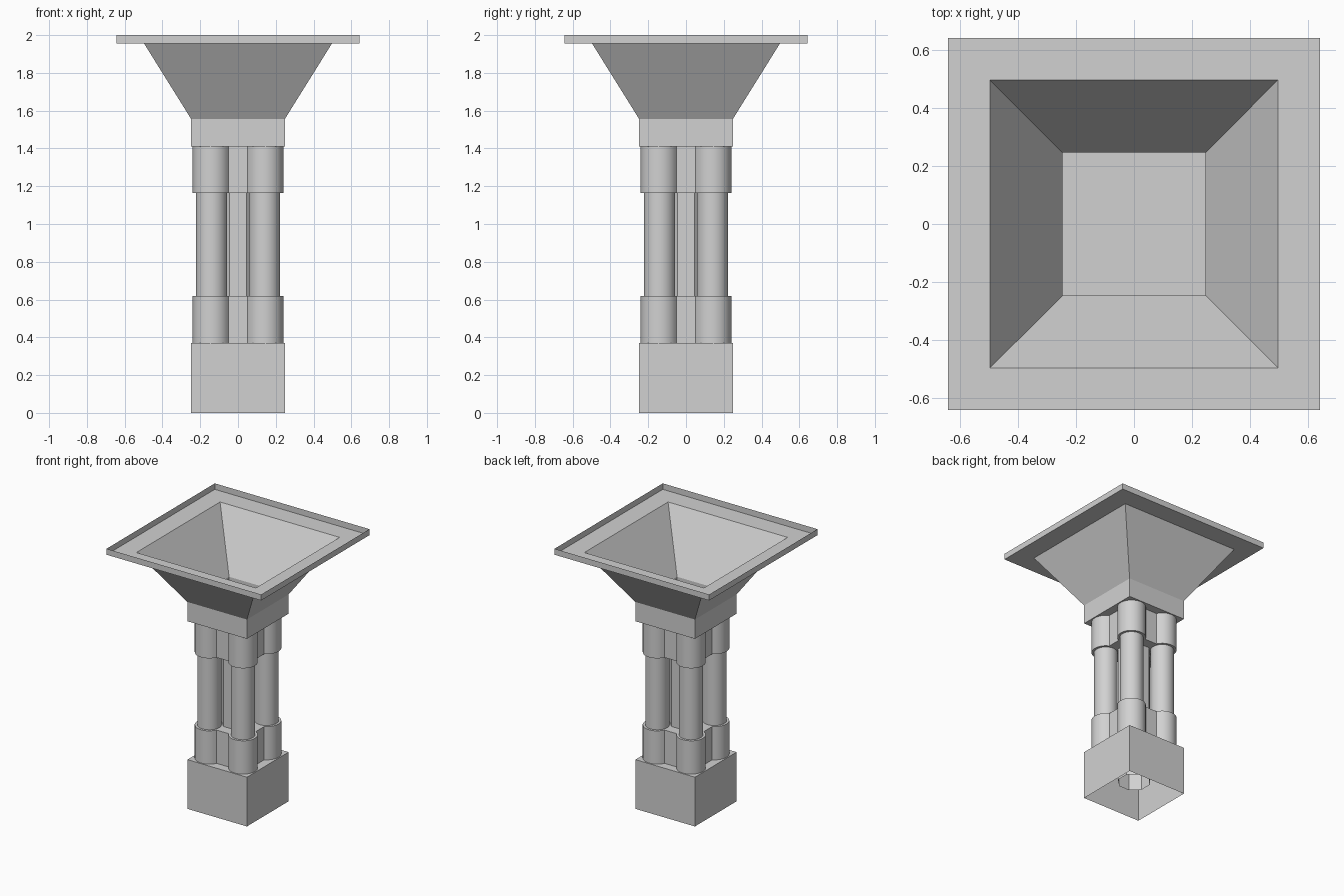
import bpy
import bmesh
from math import atan2, cos, pi, sin, sqrt

old = bpy.data.objects.get("Cube")
if old:
    bpy.data.objects.remove(old, do_unlink=True)

GREY = (0.64, 0.64, 0.64, 1)
stone = bpy.data.materials.new("pale grey stone")
stone.use_nodes = True
stone.diffuse_color = GREY
stone.node_tree.nodes["Principled BSDF"].inputs["Base Color"].default_value = GREY


def square(half):
    return [(-half, -half), (half, -half), (half, half), (-half, half)]


def circle(radius, sides, turn=0, cx=0, cy=0):
    angles = [turn + 2 * pi * i / sides for i in range(sides)]
    return [(cx + radius * cos(a), cy + radius * sin(a)) for a in angles]


def lobed_square(half, centre, radius, steps=16):
    """Square with a round lobe at each corner."""
    inset = half - centre
    start = atan2(-sqrt(radius ** 2 - inset ** 2), inset)
    sweep = pi / 2 - 2 * start
    points = []
    for k in range(4):
        c, s = round(cos(k * pi / 2)), round(sin(k * pi / 2))
        for i in range(steps + 1):
            a = start + sweep * i / steps
            x, y = centre + radius * cos(a), centre + radius * sin(a)
            points.append((c * x - s * y, s * x + c * y))
    return points


def loft(name, sections, floor=False, top=False, smooth=False):
    """Join (outline, height) sections from bottom to top."""
    bm = bmesh.new()
    rings = [[bm.verts.new((x, y, z)) for x, y in outline] for outline, z in sections]
    for low, high in zip(rings, rings[1:]):
        for i in range(len(low)):
            j = (i + 1) % len(low)
            bm.faces.new((low[i], low[j], high[j], high[i]))
    if floor:
        bm.faces.new(rings[0][::-1])
    if top:
        bm.faces.new(rings[-1])
    mesh = bpy.data.meshes.new(name)
    bm.to_mesh(mesh)
    bm.free()
    mesh.materials.append(stone)
    obj = bpy.data.objects.new(name, mesh)
    bpy.context.collection.objects.link(obj)
    if smooth:
        bpy.ops.object.select_all(action='DESELECT')
        obj.select_set(True)
        bpy.context.view_layer.objects.active = obj
        bpy.ops.object.shade_smooth_by_angle(angle=pi / 7)
    return obj


BODY, SPACING = 0.2475, 0.14
BASE_TOP, LOW_COLLAR, HIGH_COLLAR, HEAD = 0.37, 0.62, 1.165, 1.41

# Plinth, hollow and open underneath
loft("plinth", [(square(BODY), 0), (square(BODY), BASE_TOP)], top=True)

# Collars binding the four shafts
collar = lobed_square(0.183, SPACING, 0.1)
loft("lower_collar", [(collar, BASE_TOP), (collar, LOW_COLLAR)], top=True, smooth=True)
loft("upper_collar", [(collar, HIGH_COLLAR), (collar, HEAD)], floor=True, smooth=True)

# Round shafts at the corners
for side, x in (("right", -SPACING), ("left", SPACING)):
    for end, y in (("front", -SPACING), ("back", SPACING)):
        ring = circle(0.0825, 32, cx=x, cy=y)
        loft(f"{end}_{side}_shaft", [(ring, LOW_COLLAR), (ring, HIGH_COLLAR)], smooth=True)

# Eight-sided hollow core hanging down into the plinth
core = circle(0.117, 8, pi / 8)
loft("core", [(core, 0.11), (core, HEAD)])

# Thin-walled flared bowl with a shallow tray rim
loft("bowl", [(square(BODY), HEAD), (square(BODY), 1.555), (square(0.497), 1.955),
              (square(0.643), 1.955), (square(0.643), 2)], floor=True)
